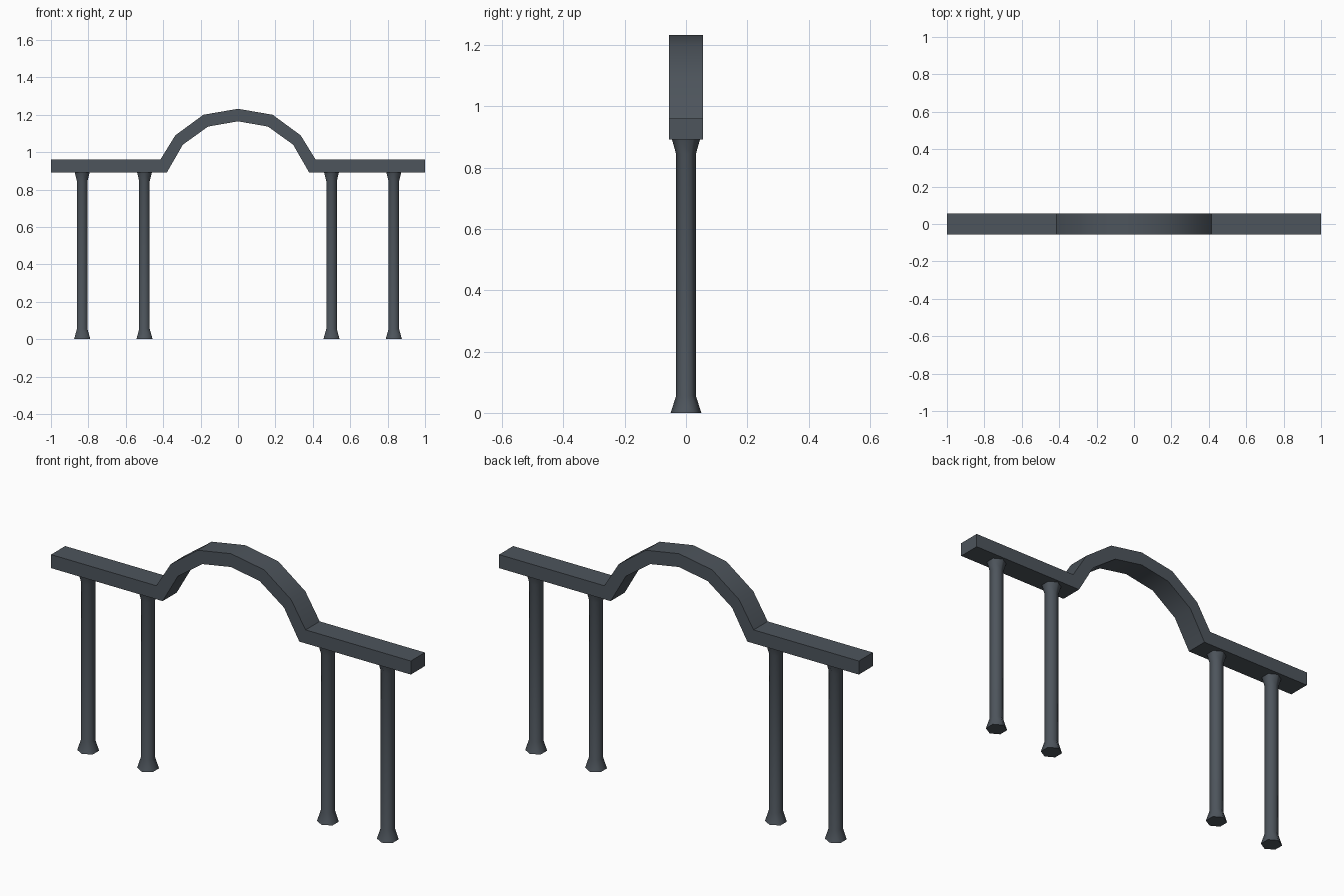
import bpy, bmesh, math

cube = bpy.data.objects.get("Cube")
if cube:
    bpy.data.objects.remove(cube)

mat = bpy.data.materials.new("slate grey")
mat.use_nodes = True
COLOUR = (0.075, 0.09, 0.107, 1)
mat.diffuse_color = COLOUR
mat.node_tree.nodes["Principled BSDF"].inputs["Base Color"].default_value = COLOUR


def make(name, bm, angle):
    bmesh.ops.recalc_face_normals(bm, faces=bm.faces)
    mesh = bpy.data.meshes.new(name)
    bm.to_mesh(mesh)
    bm.free()
    mesh.materials.append(mat)
    obj = bpy.data.objects.new(name, mesh)
    bpy.context.collection.objects.link(obj)
    bpy.ops.object.select_all(action="DESELECT")
    obj.select_set(True)
    bpy.context.view_layer.objects.active = obj
    bpy.ops.object.shade_smooth_by_angle(angle=math.radians(angle))
    return obj


# Arched beam: paired upper and lower outline points, swept across the depth
DEPTH = 0.056
upper = [(1, 0.96), (0.415, 0.96), (0.335, 1.09), (0.185, 1.2), (0, 1.232)]
lower = [(1, 0.892), (0.38, 0.892), (0.295, 1.04), (0.16, 1.137), (0, 1.165)]


def mirrored(half):
    return [(-x, z) for x, z in half] + half[-2::-1]


bm = bmesh.new()
rings = []
for (xu, zu), (xl, zl) in zip(mirrored(upper), mirrored(lower)):
    corners = [(xu, -DEPTH, zu), (xu, DEPTH, zu), (xl, DEPTH, zl), (xl, -DEPTH, zl)]
    rings.append([bm.verts.new(c) for c in corners])
for a, b in zip(rings, rings[1:]):
    for i in range(4):
        j = (i + 1) % 4
        bm.faces.new((a[i], a[j], b[j], b[i]))
bm.faces.new(rings[0])
bm.faces.new(rings[-1])
make("arched_beam", bm, 40)

# Columns: flared foot, slim shaft and flared capital
SIDES = 6
profile = [(0.05, 0), (0.0325, 0.055), (0.0325, 0.845), (0.046, 0.893)]


def column(name, x):
    bm = bmesh.new()
    rings = []
    for r, z in profile:
        ring = []
        for i in range(SIDES):
            a = math.tau * i / SIDES
            ring.append(bm.verts.new((x + r * math.sin(a), r * math.cos(a), z)))
        rings.append(ring)
    for a, b in zip(rings, rings[1:]):
        for i in range(SIDES):
            j = (i + 1) % SIDES
            bm.faces.new((a[i], a[j], b[j], b[i]))
    bm.faces.new(rings[0])
    bm.faces.new(rings[-1])
    make(name, bm, 62)


for side, sign in (("left", 1), ("right", -1)):
    column(side + "_outer_column", sign * 0.833)
    column(side + "_inner_column", sign * 0.5)
